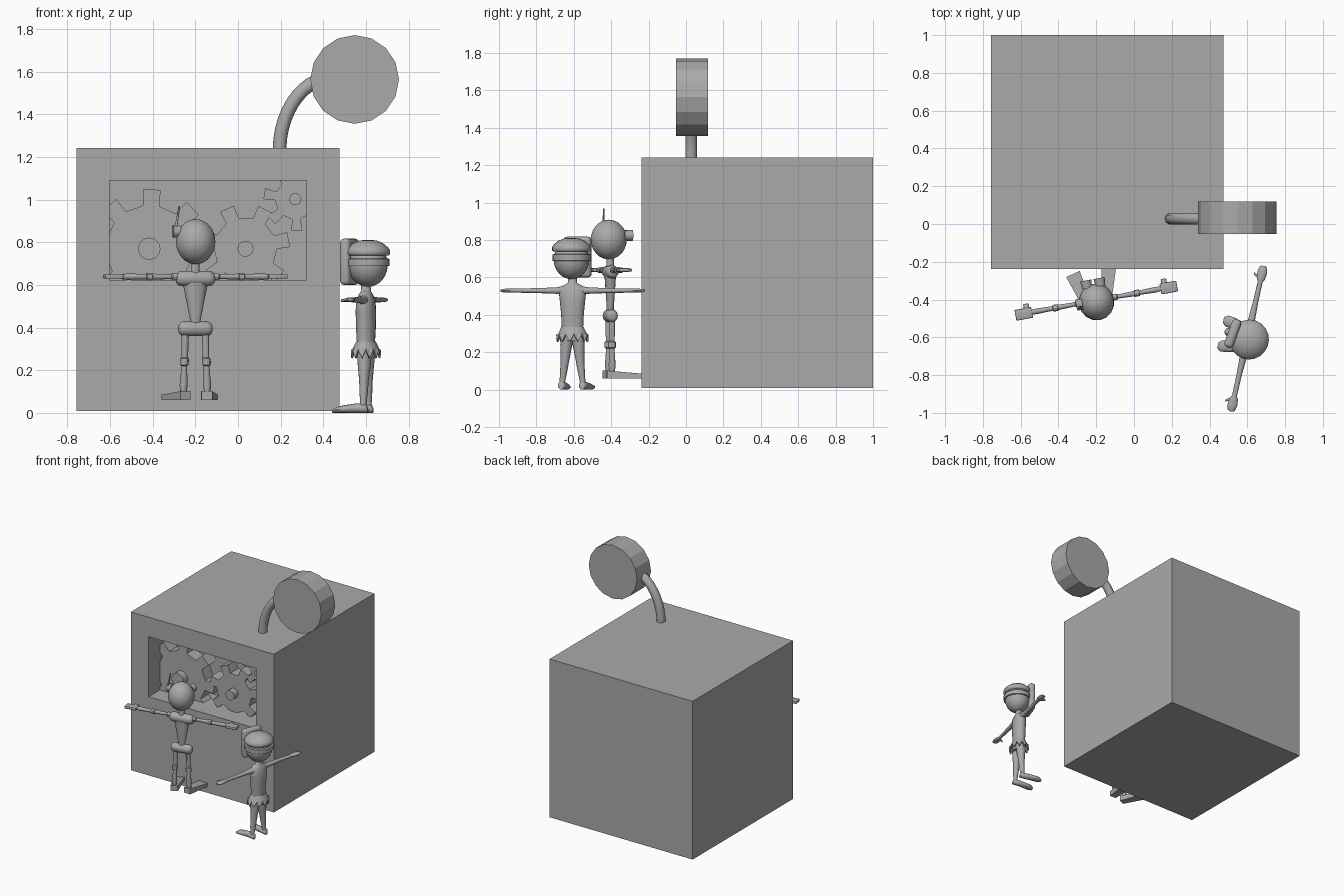
import bpy, bmesh, math
from mathutils import Matrix, Vector

if "Cube" in bpy.data.objects:
    bpy.data.objects.remove(bpy.data.objects["Cube"])

grey = bpy.data.materials.new("plain_grey")
grey.diffuse_color = (0.4, 0.4, 0.4, 1)
grey.use_nodes = True
grey.node_tree.nodes["Principled BSDF"].inputs["Base Color"].default_value = grey.diffuse_color
I = Matrix.Identity(4)


def finish(name, bm, M=I, smooth=None):
    bmesh.ops.recalc_face_normals(bm, faces=bm.faces[:])
    me = bpy.data.meshes.new(name)
    bm.to_mesh(me)
    bm.free()
    me.materials.append(grey)
    ob = bpy.data.objects.new(name, me)
    bpy.context.collection.objects.link(ob)
    ob.matrix_world = M
    if smooth:
        for p in me.polygons:
            p.use_smooth = True
        me.set_sharp_from_angle(angle=math.radians(smooth))
    return ob


def box(name, lo, hi, M=I, bevel=0, segs=2):
    bm = bmesh.new()
    bmesh.ops.create_cube(bm, size=1)
    lo, hi = Vector(lo), Vector(hi)
    for v in bm.verts:
        v.co = Vector([(lo[i] + hi[i]) / 2 + v.co[i] * (hi[i] - lo[i]) for i in range(3)])
    if bevel:
        bmesh.ops.bevel(bm, geom=bm.edges[:], offset=bevel, segments=segs, affect='EDGES', profile=0.5)
    return finish(name, bm, M, 40 if bevel else None)


def loft(name, secs, axis='z', M=I, n=12, smooth=50):
    """Elliptic rings (centre xyz, radius a, radius b) along one axis, capped."""
    bm = bmesh.new()
    rings = []
    for x, y, z, a, b in secs:
        ring = []
        for i in range(n):
            t = 2 * math.pi * i / n
            c, s = a * math.cos(t), b * math.sin(t)
            off = {'z': (c, s, 0), 'x': (0, c, s), 'y': (c, 0, s)}[axis]
            ring.append(bm.verts.new(Vector((x, y, z)) + Vector(off)))
        rings.append(ring)
    for r, q in zip(rings, rings[1:]):
        for i in range(n):
            bm.faces.new((r[i], r[(i + 1) % n], q[(i + 1) % n], q[i]))
    bm.faces.new(rings[0])
    bm.faces.new(rings[-1])
    return finish(name, bm, M, smooth)


def ball(name, c, r, M=I, u=16, v=12):
    bm = bmesh.new()
    bmesh.ops.create_uvsphere(bm, u_segments=u, v_segments=v, radius=1)
    for p in bm.verts:
        p.co = Vector([c[i] + p.co[i] * r[i] for i in range(3)])
    return finish(name, bm, M, 40)


def gear(name, x, z, outer, root, hub, teeth, phase):
    bm = bmesh.new()
    st = 2 * math.pi / teeth
    prof = []
    for k in range(teeth):
        a = math.radians(phase) + k * st
        for d, r in ((-.24, root), (-.19, outer), (.19, outer), (.24, root)):
            prof.append((x + r * math.cos(a + d * st), z + r * math.sin(a + d * st)))
    f = bm.faces.new([bm.verts.new((p, -.10, q)) for p, q in prof])
    ex = bmesh.ops.extrude_face_region(bm, geom=[f], use_keep_orig=True)
    bmesh.ops.translate(bm, vec=(0, .1, 0), verts=[e for e in ex['geom'] if isinstance(e, bmesh.types.BMVert)])
    finish(name, bm)
    loft(name + "_axle", [(x, -.15, z, hub, hub), (x, .08, z, hub, hub)], 'y', n=24)


# machine housing with a recessed window
housing = box("machine_housing", (-.757, -.237, .01), (.475, 1, 1.242))
cutter = box("window_cutter", (-.603, -.4, .623), (.322, .06, 1.09))
cutter.hide_render = True
cutter.display_type = 'WIRE'
mod = housing.modifiers.new("window", 'BOOLEAN')
mod.operation = 'DIFFERENCE'
mod.solver = 'EXACT'
mod.object = cutter

# gears behind the window
gear("large_gear", -.416, .77, .281, .205, .052, 8, 87.6)
gear("medium_gear", .035, .77, .21, .148, .037, 7, 12)
gear("small_gear", .269, 1.002, .15, .095, .028, 7, 170)

# bent pipe and drum on the roof
cu = bpy.data.curves.new("bent_pipe", 'CURVE')
cu.dimensions = '3D'
cu.bevel_depth = .032
cu.bevel_resolution = 3
cu.resolution_u = 10
sp = cu.splines.new('BEZIER')
sp.bezier_points.add(1)
for p, (co, l, r) in zip(sp.bezier_points, (
        ((.195, .028, 1.235), (.195, .028, 1.1), (.195, .028, 1.40)),
        ((.40, .028, 1.565), (.29, .028, 1.545), (.5, .028, 1.57)))):
    p.co, p.handle_left, p.handle_right = co, l, r
cu.materials.append(grey)
bpy.context.collection.objects.link(bpy.data.objects.new("bent_pipe", cu))
loft("roof_drum", [(.547, -.053, 1.564, .208, .208), (.547, .118, 1.564, .208, .208)], 'y', n=16, smooth=None)

# robot, facing the machine (its own front is local -y)
R = Matrix.Translation((-.2, -.405, 0)) @ Matrix.Rotation(math.radians(190.3), 4, 'Z')
ball("robot_head", (0, .008, .803), (.094, .098, .106), R)
loft("robot_neck", [(0, 0, .65, .022, .022), (0, 0, .72, .018, .018)], M=R)


def capsule(name, z, hw, d, h):
    ts = (-1, -.96, -.85, -.65, .65, .85, .96, 1)
    ks = (.35, .65, .9, 1, 1, .9, .65, .35)
    loft(name, [(hw * t, 0, z, d * k, h * k) for t, k in zip(ts, ks)], 'x', R)


capsule("robot_shoulders", .63, .092, .034, .036)
capsule("robot_pelvis", .395, .080, .032, .035)
loft("robot_torso", [(0, 0, .41, .02, .018), (0, 0, .61, .06, .03)], M=R)
loft("robot_ear", [(.075, .005, .852, .03, .03), (.108, .005, .852, .03, .03)], 'x', R)
loft("robot_antenna", [(.098, .02, .86, .007, .007), (.08, .02, .97, .004, .004)], M=R, n=8)
for s in (-1, 1):
    loft("robot_eye", [(s * .036, -.114, .825, .030, .030), (s * .036, -.07, .825, .026, .026)], 'y', R, 16)
    loft("robot_arm", [(s * x, 0, .639, r, r) for x, r in (
        (.08, .017), (.11, .017), (.115, .011), (.205, .014), (.207, .018), (.232, .018),
        (.234, .012), (.32, .015), (.35, .012))], 'x', R, smooth=30)
    box("robot_hand", (min(s * .345, s * .435), -.028, .63), (max(s * .345, s * .435), .03, .65), R, .005)
    box("robot_thumb", (min(s * .355, s * .385), -.05, .632), (max(s * .355, s * .385), -.02, .647), R, .004)
    loft("robot_leg", [(s * x, 0, z, r, r) for x, z, r in (
        (.048, .37, .017), (.05, .26, .015), (.052, .255, .021), (.053, .225, .021),
        (.053, .22, .013), (.056, .13, .019), (.057, .09, .014))], M=R, smooth=30)
    F = R @ Matrix.Translation((s * .056, 0, 0)) @ Matrix.Rotation(s * math.radians(14), 4, 'Z')
    bm = bmesh.new()
    bmesh.ops.create_cube(bm, size=1)
    for v in bm.verts:  # wedge-shaped foot, wide and low at the toe
        toe = v.co.y < 0
        v.co = Vector((v.co.x * (.078 if toe else .052), -.165 if toe else .022,
                       .06 + (v.co.z + .5) * (.025 if toe else .042)))
    finish("robot_foot", bm, F)

# child, facing left (its own front is local -y)
K = Matrix.Translation((.6, -.607, 0)) @ Matrix.Rotation(math.radians(-102.7), 4, 'Z')
loft("child_torso", [(0, y, z, a, b) for y, z, a, b in (
    (0, .26, .062, .042), (0, .32, .058, .041), (0, .40, .062, .046), (0, .48, .070, .047),
    (0, .53, .076, .042), (0, .555, .055, .032), (0, .57, .026, .024), (0, .62, .021, .021))], M=K, n=16)

# ragged skirt
bm = bmesh.new()
n = 24
rings = []
for a, b, z in ((.061, .045, .335), (.077, .062, .30), (.088, .07, .27)):
    rings.append([bm.verts.new((a * math.cos(2 * math.pi * i / n), b * math.sin(2 * math.pi * i / n),
                                z + (0 if z > .28 else (.025 if i % 2 else -.012)))) for i in range(n)])
for r, q in zip(rings, rings[1:]):
    for i in range(n):
        bm.faces.new((r[i], r[(i + 1) % n], q[(i + 1) % n], q[i]))
sk = finish("child_ragged_skirt", bm, K)
sk.modifiers.new("thick", 'SOLIDIFY').thickness = .008

for s in (-1, 1):
    loft("child_arm", [(s * x, 0, .53, a, b) for x, a, b in (
        (.05, .026, .024), (.09, .019, .017), (.2, .014, .013), (.31, .013, .011),
        (.325, .022, .011), (.36, .026, .011), (.388, .020, .008), (.395, .008, .004))], 'x', K)
    loft("child_thumb", [(s * .33, -.015, .528, .009, .008), (s * .345, -.042, .527, .006, .006)], 'y', K, 8)
    loft("child_leg", [(s * x, 0, z, r, r) for x, z, r in (
        (.03, .30, .034), (.034, .24, .033), (.042, .15, .023), (.048, .10, .020),
        (.056, .04, .015), (.057, .01, .017))], M=K)
    loft("child_foot", [(s * x, y, z, a, z * .98) for x, y, z, a in (
        (.057, .022, .012, .012), (.057, .012, .022, .02), (.058, -.04, .022, .022),
        (.064, -.09, .018, .030), (.067, -.125, .014, .030), (.068, -.145, .007, .016))], 'y', K)

# child's head, slightly turned, with cap, band and goggles-like front plate
H = Matrix.Translation((.61, -.612, 0)) @ Matrix.Rotation(math.radians(-110), 4, 'Z')
ball("child_head", (0, 0, .695), (.096, .092, .104), H)
loft("child_cap", [(0, 0, z, a, a * .98) for z, a in (
    (.738, .098), (.745, .105), (.760, .106), (.775, .097), (.795, .073), (.808, .042), (.812, .01))], M=H, n=20)
loft("child_headband", [(0, 0, z, a, a * .98) for z, a in (
    (.688, .096), (.69, .103), (.722, .103), (.725, .096))], M=H, n=20)
box("child_face_plate", (-.078, -.118, .60), (.078, -.068, .818), H, .02, 3)
ball("child_nose", (0, -.118, .735), (.022, .020, .03), H, 12, 8)
